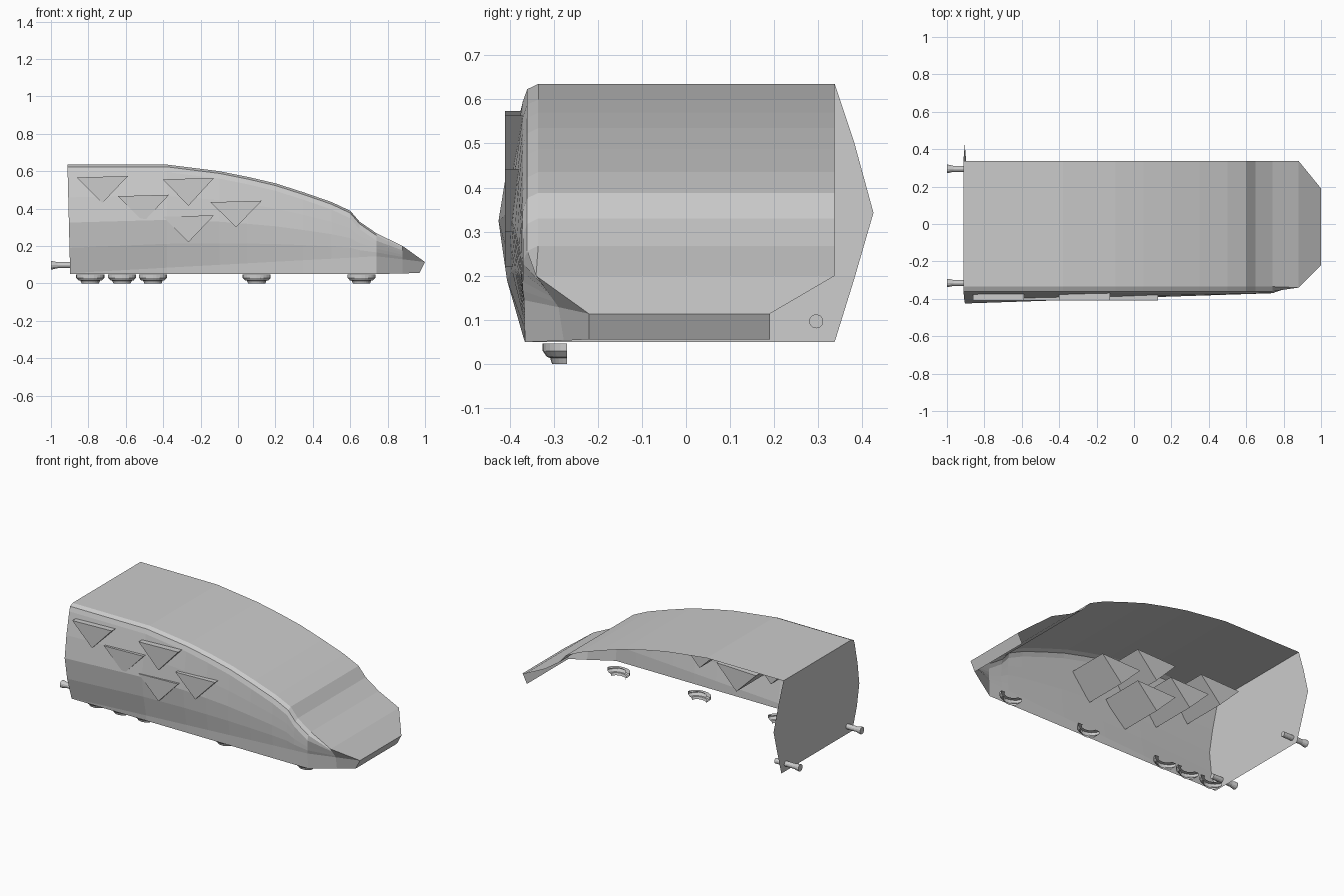
import bpy, bmesh, math
from mathutils import Vector

cube = bpy.data.objects.get("Cube")
if cube:
    bpy.data.objects.remove(cube, do_unlink=True)

grey = bpy.data.materials.new("plain_grey")
grey.use_nodes = True
COLOUR = (0.6, 0.6, 0.6, 1)
grey.diffuse_color = COLOUR
grey.node_tree.nodes["Principled BSDF"].inputs["Base Color"].default_value = COLOUR


def make(name, verts, faces):
    mesh = bpy.data.meshes.new(name)
    bm = bmesh.new()
    vs = [bm.verts.new(v) for v in verts]
    for f in faces:
        bm.faces.new([vs[i] for i in f])
    bmesh.ops.remove_doubles(bm, verts=bm.verts, dist=0.0005)
    bmesh.ops.recalc_face_normals(bm, faces=bm.faces)
    bm.to_mesh(mesh)
    bm.free()
    mesh.materials.append(grey)
    obj = bpy.data.objects.new(name, mesh)
    bpy.context.collection.objects.link(obj)
    return obj


def loft(name, rings):
    n = len(rings[0])
    faces = [(r * n + i, r * n + i + 1, (r + 1) * n + i + 1, (r + 1) * n + i)
             for r in range(len(rings) - 1) for i in range(n - 1)]
    return make(name, [p for ring in rings for p in ring], faces)


# Body cross-section: roof, rounded shoulder and a side wall bulging at the rear
def section(x, roof):
    t = (x + 0.912) / 1.652
    crease, shoulder, bulge = 0.055 + 0.09 * t, roof - 0.04, 0.055 * (1 - t)
    ring = [(x, 0.337, roof), (x, -0.335, roof), (x, -0.36, roof - 0.012), (x, -0.37, shoulder)]
    for down, amount in ((0.25, 0.6), (0.5, 1), (0.75, 0.65)):
        ring.append((x, -0.37 - bulge * amount, shoulder + (crease - shoulder) * down))
    return ring + [(x, -0.367, crease), (x, -0.365, 0.05)]


def slant(p):
    return (p[0] + 0.025 * (0.635 - p[2]), p[1], p[2])


roof_line = [(-0.912, 0.635), (-0.38, 0.635), (-0.1, 0.6), (0.05, 0.57), (0.2, 0.535),
             (0.35, 0.487), (0.5, 0.435), (0.6, 0.388), (0.65, 0.33), (0.74, 0.268)]
rings = [section(x, z) for x, z in roof_line]
rings[0] = [slant(p) for p in rings[0]]

# Nose: the wall tapers in to a blunt tip
edge, crease = Vector((0.88, -0.34, 0.2)), Vector((0.88, -0.289, 0.129))
rings.append([(0.88, 0.337, 0.2)] + [tuple(edge.lerp(crease, i / 6)) for i in range(7)]
             + [(0.88, -0.277, 0.053)])
rings.append([(1, 0.19, 0.114)] + [(1, -0.22, 0.114)] * 7 + [(0.97, -0.22, 0.056)])
loft("body_shell", rings)
make("nose_panel", [(1, 0.19, 0.114), (1, -0.22, 0.114), (0.97, -0.22, 0.056), (0.97, 0.19, 0.056)],
     [range(4)])

# Rear panel, with pointed flanks on both sides
flank = [(0.337, 0.05), (0.382, 0.195), (0.425, 0.343), (0.382, 0.5)]
panel = rings[0] + [slant((-0.912, y, z)) for y, z in flank]
make("rear_panel", panel, [range(len(panel))])

# Triangular wedges driven through the side wall
wedges = [(-0.725, 0.57, 0.43), (-0.505, 0.47, 0.33), (-0.265, 0.56, 0.415),
          (-0.01, 0.438, 0.3), (-0.265, 0.36, 0.22)]
for k, (x, top, low) in enumerate(wedges):
    verts = [(x + dx, y, z) for y in (-0.41, -0.12)
             for dx, z in ((-0.137, top - 0.004), (0.137, top + 0.004), (0, low))]
    make(f"side_wedge_{k + 1}", verts,
         [(0, 1, 2), (5, 4, 3), (0, 3, 4, 1), (1, 4, 5, 2), (2, 5, 3, 0)])

# Stepped half-round feet under the side wall
foot_profile = [(0.045, 0.047), (0.075, 0.047), (0.075, 0.03), (0.062, 0.016),
                (0.052, 0.014), (0.046, 0)]
for k, x in enumerate((-0.79, -0.62, -0.455, 0.1, 0.66)):
    arcs = []
    for i in range(13):
        a = math.pi * i / 12
        arcs.append([(x + r * math.cos(a), -0.27 - 0.73 * r * math.sin(a), z)
                     for r, z in foot_profile])
    loft(f"foot_{k + 1}", arcs)

# Rear buffers with flared heads
buffer_profile = [(-0.83, 0), (-0.83, 0.016), (-0.965, 0.016), (-0.992, 0.022), (-1, 0.022), (-1, 0)]
for side, y in (("left", 0.295), ("right", -0.315)):
    arcs = [[(x, y + r * math.cos(math.tau * i / 12), 0.097 + r * math.sin(math.tau * i / 12))
             for x, r in buffer_profile] for i in range(13)]
    loft(f"buffer_{side}", arcs)
